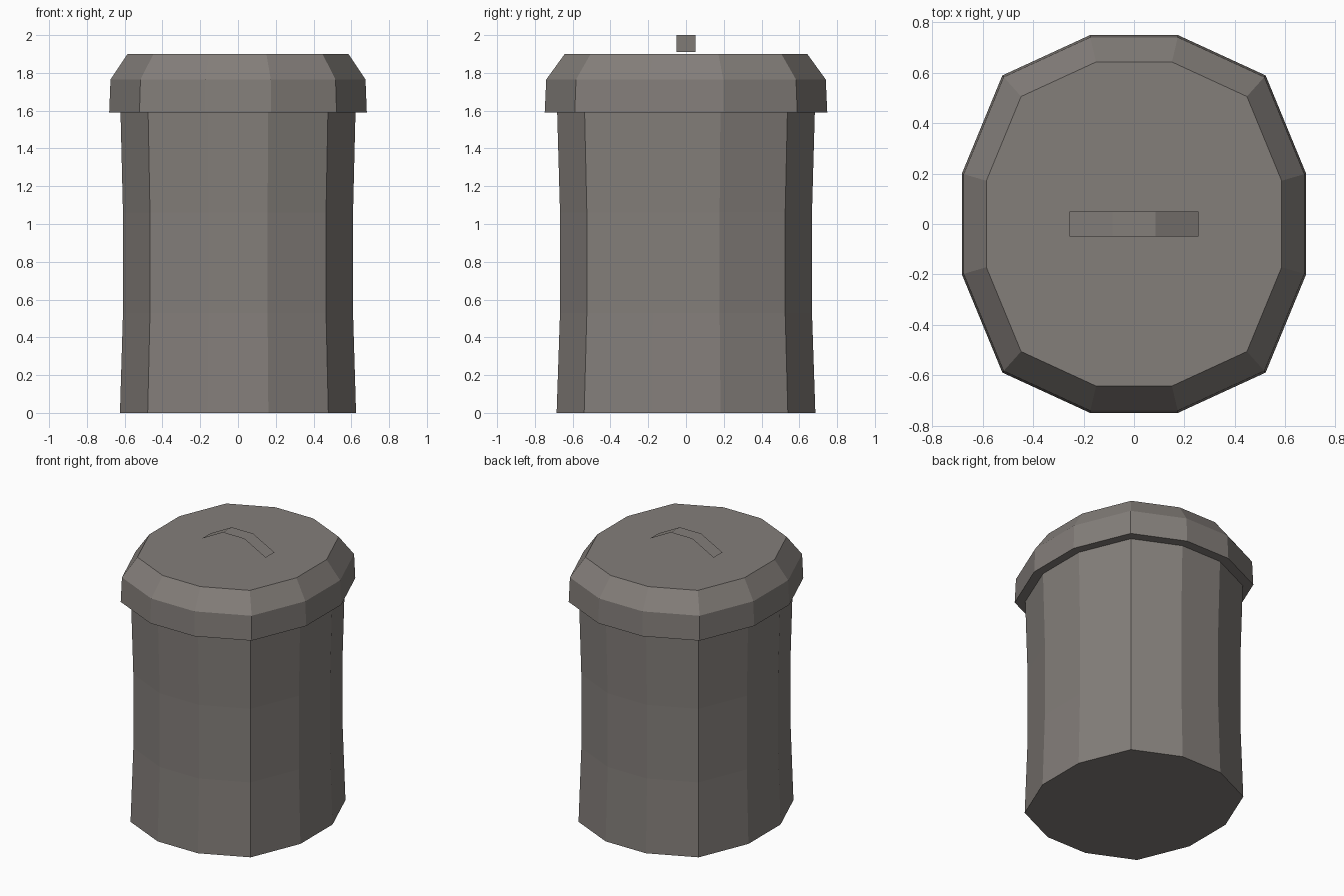
import bpy, bmesh

if "Cube" in bpy.data.objects:
    bpy.data.objects.remove(bpy.data.objects["Cube"])

metal = bpy.data.materials.new("warm grey metal")
metal.diffuse_color = (0.23, 0.21, 0.195, 1)
metal.use_nodes = True
metal.node_tree.nodes["Principled BSDF"].inputs["Base Color"].default_value = metal.diffuse_color

# One quadrant of the twelve-sided outline, relative to the half width and half depth
QUAD = [(1, 0.267), (0.765, 0.787), (0.257, 1)]
OUTLINE = (QUAD + [(-x, y) for x, y in reversed(QUAD)]
           + [(-x, -y) for x, y in QUAD] + [(x, -y) for x, y in reversed(QUAD)])


def finish(name, bm):
    mesh = bpy.data.meshes.new(name)
    bm.to_mesh(mesh)
    bm.free()
    mesh.materials.append(metal)
    obj = bpy.data.objects.new(name, mesh)
    bpy.context.collection.objects.link(obj)
    return obj


def loft(name, rings, cap_bottom=False, cap_top=False):
    """Join rings of (half width, half depth, height) into a faceted shell."""
    bm = bmesh.new()
    loops = [[bm.verts.new((x * w, y * d, z)) for x, y in OUTLINE] for w, d, z in rings]
    n = len(OUTLINE)
    for a, b in zip(loops, loops[1:]):
        for i in range(n):
            j = (i + 1) % n
            bm.faces.new((a[i], a[j], b[j], b[i]))
    if cap_bottom:
        bm.faces.new(loops[0][::-1])
    if cap_top:
        bm.faces.new(loops[-1])
    return finish(name, bm)


# Slightly waisted bin body
loft("bin_body", [(0.625, 0.685, 0), (0.609, 0.667, 0.53),
                  (0.609, 0.667, 1.06), (0.622, 0.682, 1.59)], cap_bottom=True)

# Overhanging lid with underside rim and bevelled top
loft("lid", [(0.622, 0.682, 1.59), (0.682, 0.748, 1.59),
             (0.675, 0.74, 1.765), (0.585, 0.642, 1.9)], cap_top=True)

# Thin bent strap handle
bm = bmesh.new()
path = [(-0.255, 1.91), (-0.085, 2.0), (0.085, 2.0), (0.255, 1.91)]
pairs = [[bm.verts.new((x, y, z)) for y in (-0.05, 0.05)] for x, z in path]
for a, b in zip(pairs, pairs[1:]):
    bm.faces.new((a[0], b[0], b[1], a[1]))
finish("lid_handle", bm)
